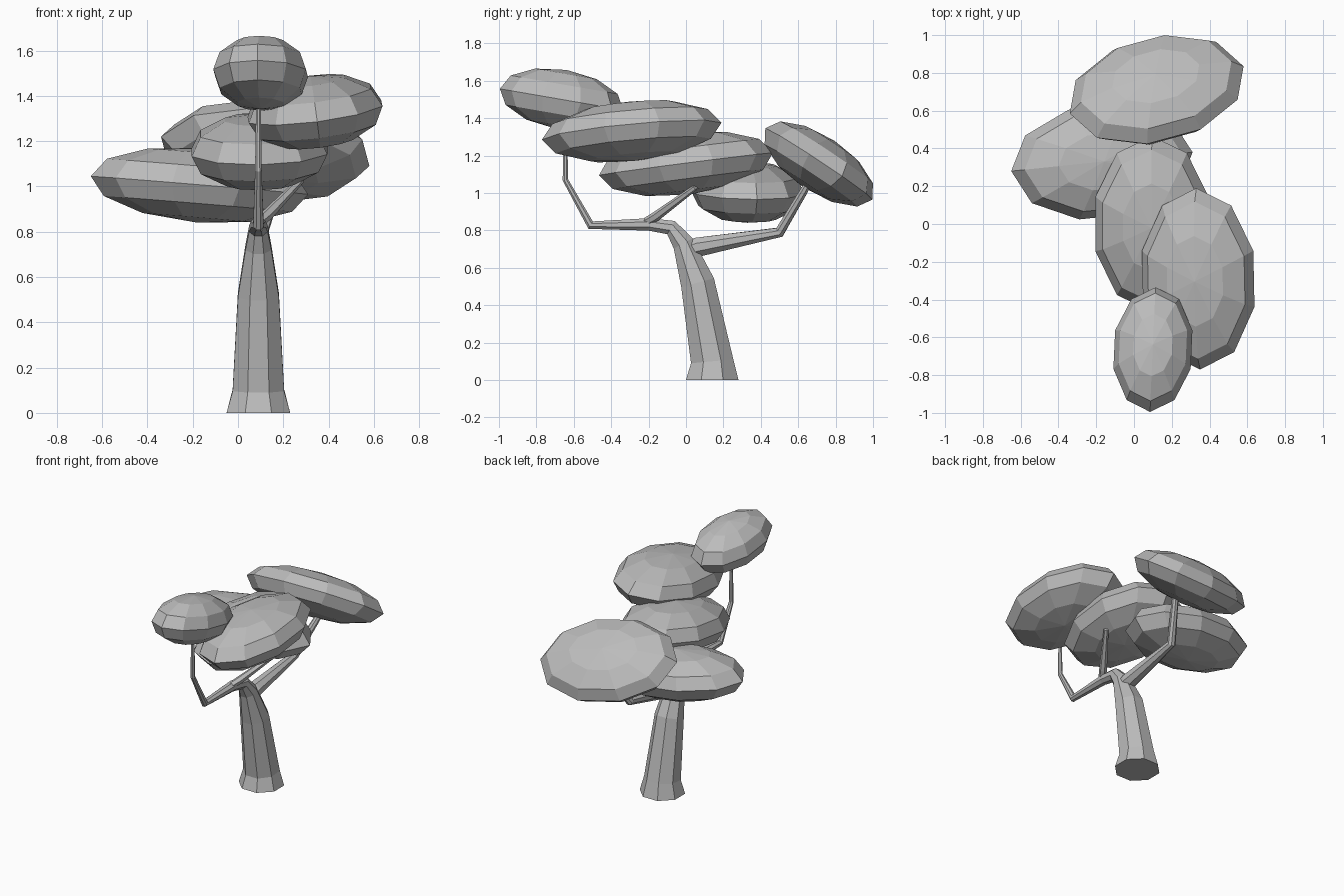
import bpy, bmesh, math
from mathutils import Vector, Matrix

cube = bpy.data.objects.get("Cube")
if cube:
    bpy.data.objects.remove(cube, do_unlink=True)

GREY = (0.5, 0.5, 0.5, 1)
grey = bpy.data.materials.new("plain grey")
grey.use_nodes = True
grey.diffuse_color = GREY
grey.node_tree.nodes["Principled BSDF"].inputs["Base Color"].default_value = GREY


def finish(bm, name):
    bmesh.ops.recalc_face_normals(bm, faces=bm.faces)
    mesh = bpy.data.meshes.new(name)
    bm.to_mesh(mesh)
    bm.free()
    mesh.materials.append(grey)
    obj = bpy.data.objects.new(name, mesh)
    bpy.context.collection.objects.link(obj)


def limb(name, path, sides=8):
    """Tapered tube through (x, y, z, radius) points."""
    bm = bmesh.new()
    points = [Vector(p[:3]) for p in path]
    rings = []
    for i, p in enumerate(points):
        before = (p - points[i - 1]).normalized() if i else Vector()
        after = (points[i + 1] - p).normalized() if i < len(points) - 1 else Vector()
        along = (before + after).normalized()
        depth = along.cross(Vector((1, 0, 0))).normalized()
        across = depth.cross(along)
        ring = []
        for k in range(sides):
            a = math.tau * (k + 0.5) / sides
            ring.append(bm.verts.new(p + path[i][3] * (math.cos(a) * across + math.sin(a) * depth)))
        rings.append(ring)
    for low, high in zip(rings, rings[1:]):
        for k in range(sides):
            n = (k + 1) % sides
            bm.faces.new((low[k], low[n], high[n], high[k]))
    bm.faces.new(rings[0])
    bm.faces.new(rings[-1])
    finish(bm, name)


def foliage(name, centre, across, along, thickness):
    """Flattened faceted ball; across and along are its half axes."""
    across, along = Vector(across), Vector(along)
    up = across.cross(along).normalized() * thickness
    frame = Matrix((across, along, up)).transposed().to_4x4()
    bm = bmesh.new()
    bmesh.ops.create_uvsphere(bm, u_segments=10, v_segments=6, radius=1,
                              matrix=Matrix.Translation(centre) @ frame)
    finish(bm, name)


# Trunk, bending forward into the front branch
limb("trunk_and_front_branch", [
    (0.09, 0.14, 0, 0.152), (0.09, 0.14, 0.1, 0.123), (0.09, 0.062, 0.52, 0.098),
    (0.09, -0.015, 0.73, 0.062), (0.09, -0.08, 0.815, 0.044), (0.09, -0.2, 0.832, 0.036),
    (0.09, -0.51, 0.828, 0.025), (0.09, -0.645, 1.07, 0.016), (0.09, -0.645, 1.42, 0.01)])

# Side branches
limb("back_branch", [
    (0.09, 0.0, 0.69, 0.05), (0.09, 0.06, 0.71, 0.056), (0.1, 0.5, 0.79, 0.03),
    (0.18, 0.63, 1.01, 0.023), (0.21, 0.68, 1.1, 0.018)])
limb("middle_branch", [
    (0.09, -0.22, 0.84, 0.024), (0.13, -0.16, 0.875, 0.026), (0.28, 0.05, 1.03, 0.016)], 6)

# Foliage pads
foliage("front_foliage", (0.1, -0.665, 1.5), (0.215, 0, 0), (0.015, 0.33, -0.057), 0.16)
foliage("left_foliage", (0.34, -0.29, 1.33), (0.31, 0, 0.04), (-0.01, 0.48, 0.045), 0.16)
foliage("middle_foliage", (0.095, 0, 1.155), (0.315, 0, 0.005), (0, 0.465, 0.06), 0.165)
foliage("right_foliage", (-0.17, 0.33, 1.005), (0.03, -0.305, 0), (0.48, 0.05, -0.04), 0.165)
foliage("back_foliage", (0.12, 0.71, 1.155), (0.096, -0.26, 0.18), (0.46, 0.125, -0.065), 0.15)
